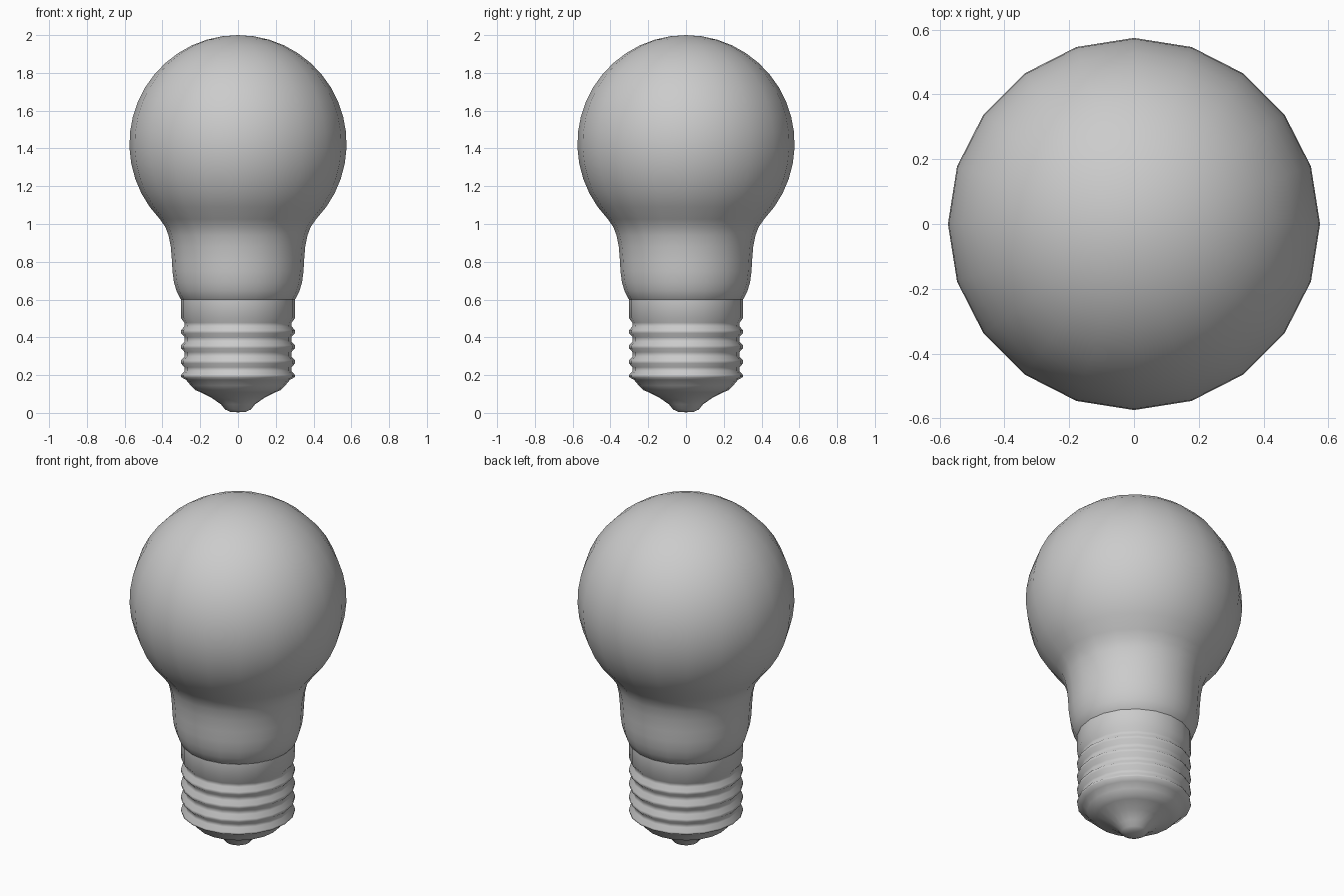
import bpy, bmesh, math

if "Cube" in bpy.data.objects:
    bpy.data.objects.remove(bpy.data.objects["Cube"])

SIDES = 20


def lathe(name, profile, angle=60):
    """Revolve an (r, z) profile, listed bottom to top, around z."""
    bm = bmesh.new()
    rings = []
    for r, z in profile:
        if r == 0:
            rings.append([bm.verts.new((0, 0, z))] * SIDES)
        else:
            rings.append([bm.verts.new((r * math.cos(i * math.tau / SIDES),
                                        r * math.sin(i * math.tau / SIDES), z))
                          for i in range(SIDES)])
    for a, b in zip(rings, rings[1:]):
        for i in range(SIDES):
            j = (i + 1) % SIDES
            bm.faces.new(dict.fromkeys((a[i], a[j], b[j], b[i])))
    bmesh.ops.recalc_face_normals(bm, faces=bm.faces)
    mesh = bpy.data.meshes.new(name)
    bm.to_mesh(mesh)
    bm.free()
    obj = bpy.data.objects.new(name, mesh)
    bpy.context.collection.objects.link(obj)
    bpy.ops.object.select_all(action='DESELECT')
    obj.select_set(True)
    bpy.context.view_layer.objects.active = obj
    bpy.ops.object.shade_smooth_by_angle(angle=math.radians(angle))
    return obj


# Glass bulb: flared neck, then a spherical dome
R, CZ = 0.575, 1.425
neck = [(0.295, 0.595), (0.306, 0.605), (0.325, 0.645), (0.339, 0.69),
        (0.347, 0.75), (0.35, 0.81), (0.356, 0.88), (0.368, 0.94), (0.385, 0.985)]
dome = [(R * math.cos(t), CZ + R * math.sin(t))
        for t in (math.radians(-44 + 134 * k / 16) for k in range(16))]
lathe("glass_bulb", neck + dome + [(0, CZ + R)])

# Screw base: contact tip, insulator cone, ridged thread and plain collar
tip = [(0, 0.003), (0.04, 0.005), (0.068, 0.018), (0.09, 0.045), (0.14, 0.08),
       (0.2, 0.11), (0.225, 0.12), (0.25, 0.145), (0.275, 0.175), (0.302, 0.19)]
thread = [(0.302, 0.2), (0.283, 0.222)]
for k in range(3):
    z = 0.27 + 0.08 * k
    thread += [(0.283, z - 0.028), (0.302, z - 0.008), (0.302, z + 0.008), (0.283, z + 0.028)]
collar = [(0.284, 0.478), (0.302, 0.502), (0.302, 0.6), (0.29, 0.602)]
lathe("screw_base", tip + thread + collar, 70)
